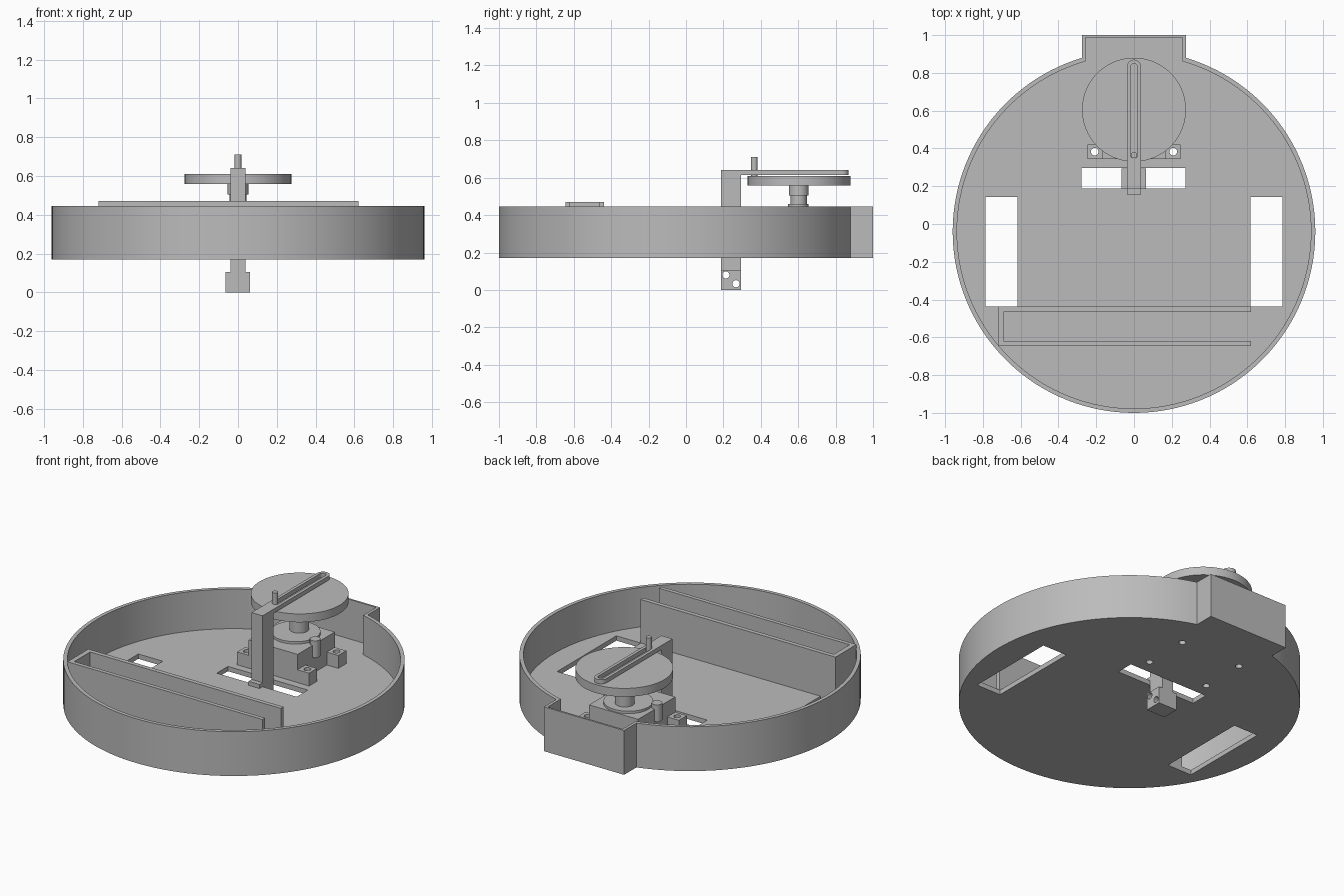
import bpy, bmesh, math

if "Cube" in bpy.data.objects:
    bpy.data.objects.remove(bpy.data.objects["Cube"])

grey = bpy.data.materials.new("plain_grey")
grey.use_nodes = True
colour = (0.5, 0.5, 0.5, 1)
grey.diffuse_color = colour
grey.node_tree.nodes["Principled BSDF"].inputs["Base Color"].default_value = colour


def prism(name, points, z0, z1):
    """Extrude a flat outline from z0 to z1."""
    bm = bmesh.new()
    face = bm.faces.new([bm.verts.new((x, y, z0)) for x, y in points])
    top = bmesh.ops.extrude_face_region(bm, geom=[face])["geom"]
    for v in top:
        if isinstance(v, bmesh.types.BMVert):
            v.co.z = z1
    bmesh.ops.recalc_face_normals(bm, faces=bm.faces)
    mesh = bpy.data.meshes.new(name)
    bm.to_mesh(mesh)
    bm.free()
    mesh.materials.append(grey)
    ob = bpy.data.objects.new(name, mesh)
    bpy.context.collection.objects.link(ob)
    return ob


def box(name, x0, x1, y0, y1, z0, z1):
    return prism(name, [(x0, y0), (x1, y0), (x1, y1), (x0, y1)], z0, z1)


def arc(x, y, r, a0, a1, n):
    steps = [a0 + (a1 - a0) * i / n for i in range(n + 1)]
    return [(x + r * math.cos(a), y + r * math.sin(a)) for a in steps]


def cyl(name, x, y, r, z0, z1, n=48):
    return prism(name, arc(x, y, r, 0, math.tau, n)[:-1], z0, z1)


def cut(ob, cutters):
    for c in cutters:
        mod = ob.modifiers.new("cut", "BOOLEAN")
        mod.operation = "DIFFERENCE"
        mod.solver = "EXACT"
        mod.object = c
        bpy.context.view_layer.objects.active = ob
        bpy.ops.object.modifier_apply(modifier=mod.name)
        bpy.data.objects.remove(c)


def tray_outline(r, half, back):
    """Circle with a rectangular bay at the back."""
    a = math.acos(half / r)
    pts = arc(0, -0.04, r, math.pi - a, math.tau + a, 120)
    return pts + [(half, back), (-half, back)]


# Round tray with open back bay
FLOOR = 0.2
tray = prism("tray", tray_outline(0.96, 0.275, 1.0), 0.17, 0.445)
cutters = [prism("cavity", tray_outline(0.937, 0.257, 0.988), FLOOR, 0.6),
           box("centre_slot", -0.277, 0.272, 0.187, 0.297, 0, 0.3)]
for s in (-1, 1):
    xs = sorted((s * 0.617, s * 0.785))
    cutters.append(box("wheel_slot", *xs, -0.438, 0.143, 0, 0.3))
    for y in (0.383, 0.67):
        cutters.append(cyl("screw_hole", s * 0.208, y, 0.02, 0, 0.3, 24))
cut(tray, cutters)

# Long three-sided holder at the front
prism("front_holder", [(0.62, -0.645), (0.62, -0.62), (-0.69, -0.62), (-0.69, -0.465),
                       (0.62, -0.465), (0.62, -0.438), (-0.72, -0.438), (-0.72, -0.645)],
      FLOOR - 0.01, 0.47)

# Motor body with mounting ears and side posts
box("motor_body", -0.168, 0.168, 0.345, 0.71, FLOOR, 0.375)
cyl("motor_cap", 0, 0.565, 0.14, 0.37, 0.39)
for s in (-1, 1):
    cyl("motor_post", s * 0.165, 0.52, 0.03, 0.3, 0.405, 24)
    for y in (0.383, 0.67):
        xs = sorted((s * 0.166, s * 0.247))
        ear = box("mounting_ear", *xs, y - 0.039, y + 0.039, FLOOR, 0.28)
        cut(ear, [cyl("ear_hole", s * 0.208, y, 0.02, 0.1, 0.4, 24)])

# Shaft, crank disc and its pin
cyl("shaft_collar", 0, 0.6, 0.055, 0.385, 0.46)
cyl("shaft", 0, 0.603, 0.043, 0.45, 0.51)
cyl("shaft_hub", 0, 0.603, 0.053, 0.505, 0.56)
cyl("crank_disc", 0, 0.605, 0.275, 0.558, 0.61, 96)
cyl("crank_pin", 0, 0.365, 0.017, 0.6, 0.71, 24)

# Slotted arm on an upright that passes through the floor
W = 0.038
arm = prism("slotted_arm", [(-W, 0.187), (W, 0.187)] + arc(0, 0.832, W, 0, math.pi, 20), 0.614, 0.64)
cut(arm, [prism("arm_slot", arc(0, 0.367, 0.019, math.pi, math.tau, 16)
                + arc(0, 0.83, 0.019, 0, math.pi, 16), 0.5, 0.8)])
box("upright", -W, W, 0.187, 0.294, 0.1, 0.614)
box("upright_stop", -W, W, 0.157, 0.19, FLOOR, 0.225)

# Foot with two cross holes
foot = box("foot", -0.065, 0.063, 0.187, 0.294, 0, 0.105)
holes = []
for y, z in ((0.213, 0.08), (0.267, 0.033)):
    hole = cyl("cross_hole", 0, 0, 0.019, -0.2, 0.2, 24)
    hole.rotation_euler = (0, math.pi / 2, 0)
    hole.location = (0, y, z)
    holes.append(hole)
bpy.context.view_layer.update()
cut(foot, holes)

# Smooth the round sides, keep edges crisp
bpy.ops.object.select_all(action="DESELECT")
for ob in bpy.context.collection.objects:
    if ob.type == "MESH" and grey.name in ob.data.materials:
        ob.select_set(True)
        bpy.context.view_layer.objects.active = ob
bpy.ops.object.shade_smooth_by_angle(angle=math.radians(30))
